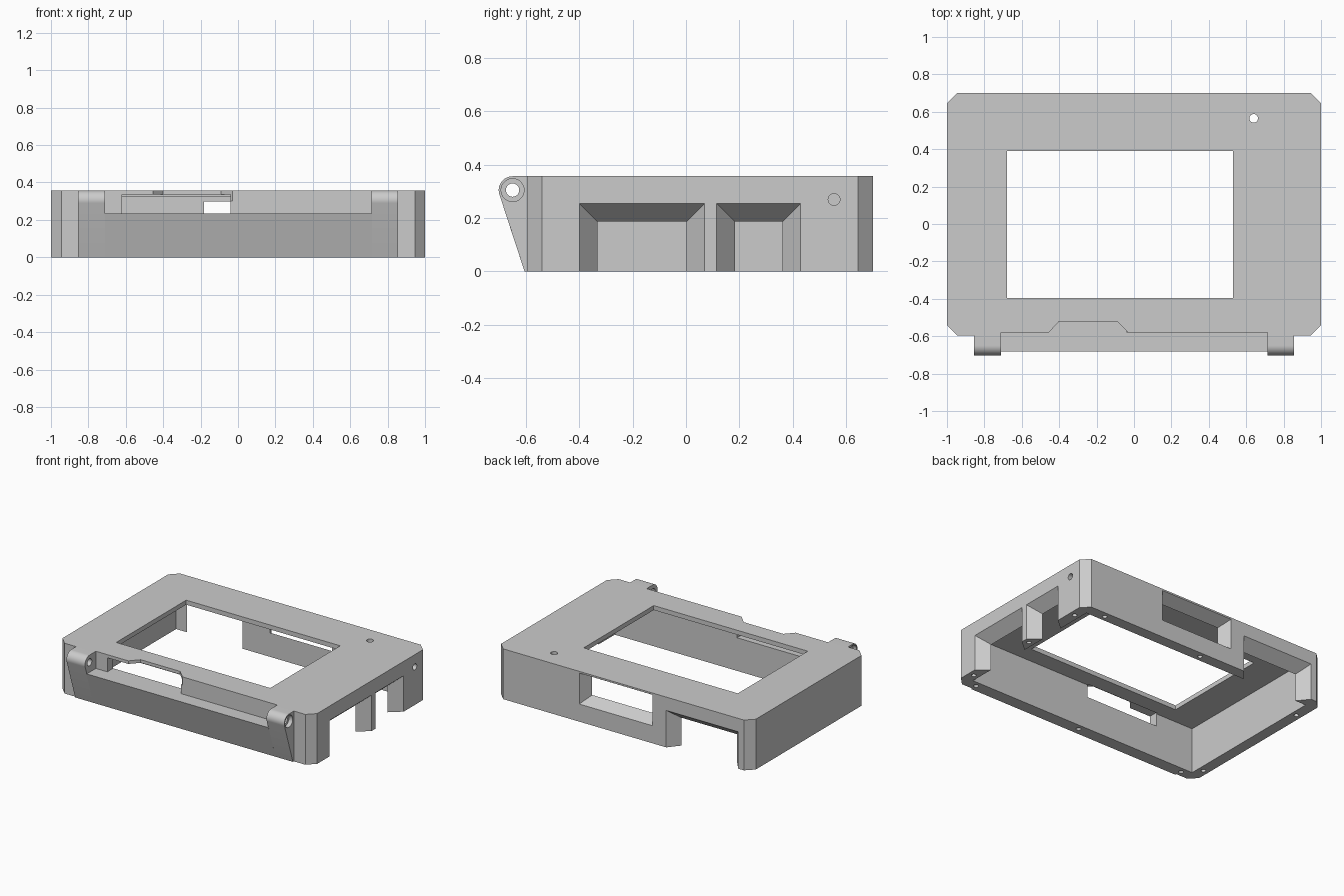
import bpy, bmesh, math
from mathutils import Vector

cube = bpy.data.objects.get("Cube")
if cube:
    bpy.data.objects.remove(cube, do_unlink=True)

TOP, WALL = 0.357, 0.08
FRONT, BACK = -0.595, 0.70

grey = bpy.data.materials.new("light_grey")
grey.use_nodes = True
COLOR = (0.6, 0.6, 0.6, 1)
grey.diffuse_color = COLOR
grey.node_tree.nodes["Principled BSDF"].inputs["Base Color"].default_value = COLOR


def loft(name, start, end):
    """Solid between two matching loops of 3D points."""
    bm = bmesh.new()
    a = [bm.verts.new(p) for p in start]
    b = [bm.verts.new(p) for p in end]
    n = len(a)
    bm.faces.new(a)
    bm.faces.new(b[::-1])
    for i in range(n):
        j = (i + 1) % n
        bm.faces.new((a[j], a[i], b[i], b[j]))
    bmesh.ops.recalc_face_normals(bm, faces=bm.faces)
    mesh = bpy.data.meshes.new(name)
    bm.to_mesh(mesh)
    bm.free()
    mesh.materials.append(grey)
    obj = bpy.data.objects.new(name, mesh)
    bpy.context.collection.objects.link(obj)
    return obj


def prism(name, points, axis, lo, hi):
    """Extrude a 2D profile along x, y or z."""
    def place(p, d):
        v = list(p)
        v.insert("xyz".index(axis), d)
        return Vector(v)
    return loft(name, [place(p, lo) for p in points], [place(p, hi) for p in points])


def rect(a0, a1, b0, b1):
    return [(a0, b0), (a1, b0), (a1, b1), (a0, b1)]


def arc(center, r, start, stop, count):
    angles = [math.radians(start + (stop - start) * i / count) for i in range(count + 1)]
    return [(center[0] + r * math.cos(t), center[1] + r * math.sin(t)) for t in angles]


def disc(center, r, sides=32):
    return arc(center, r, 0, 360, sides)[:-1]


def cut(target, cutter):
    mod = target.modifiers.new("cut", "BOOLEAN")
    mod.object, mod.operation, mod.solver = cutter, "DIFFERENCE", "EXACT"
    bpy.context.view_layer.update()
    graph = bpy.context.evaluated_depsgraph_get()
    mesh = bpy.data.meshes.new_from_object(target.evaluated_get(graph))
    target.modifiers.clear()
    target.data = mesh
    bpy.data.objects.remove(cutter, do_unlink=True)


def flared(axis, face, a, z, taper, open_bottom=True):
    """Port cutter narrowing from the outer face through the wall."""
    def loop(depth):
        s = taper * depth / WALL
        bottom = -0.1 if open_bottom else z[0] + s
        d = face - depth
        return [(d, u, w) if axis == "x" else (u, d, w)
                for u, w in rect(a[0] + s, a[1] - s, bottom, z[1] - s)]
    return loft("port_cutter", loop(-0.01), loop(WALL + 0.005))


# Hollow shell with clipped corners
c = 0.055
outline = [(-1 + c, FRONT), (1 - c, FRONT), (1, FRONT + c), (1, BACK - c),
           (1 - c, BACK), (-1 + c, BACK), (-1, BACK - c), (-1, FRONT + c)]
shell = prism("shell", outline, "z", 0, TOP)
inner = rect(-1 + WALL, 1 - WALL, FRONT + WALL, BACK - WALL)
cut(shell, prism("pocket", inner, "z", -0.1, 0.325))

# Screen opening and indicator holes
cut(shell, prism("screen", rect(-0.68, 0.53, -0.395, 0.39), "z", 0.2, 0.5))
cut(shell, prism("top_hole", disc((0.64, 0.565), 0.023), "z", 0.2, 0.5))
cut(shell, prism("side_hole", disc((0.555, 0.27), 0.022), "x", 0.85, 1.1))

# Flared ports on the left side and the back
cut(shell, flared("x", 1, (-0.40, 0.07), (0, 0.255), 0.068))
cut(shell, flared("x", 1, (0.115, 0.43), (0, 0.255), 0.068))
cut(shell, flared("y", BACK, (-0.90, -0.335), (0, 0.262), 0.065))
cut(shell, flared("y", BACK, (-0.228, 0.348), (0.125, 0.345), 0.046, False))

# Front recess, slot and notch
cut(shell, prism("recess", rect(-0.71, 0.715, -0.8, -0.58), "z", 0.235, 0.5))
cut(shell, prism("slot", rect(-0.62, -0.04, 0.235, 0.335), "y", -0.8, -0.505))
notch = [(-0.455, -0.65), (-0.455, -0.58), (-0.40, -0.52),
         (-0.09, -0.52), (-0.03, -0.58), (-0.03, -0.65)]
cut(shell, prism("notch", notch, "z", 0.3, 0.5))

# Screw holes in the bottom rim
screws = [(x, FRONT + WALL / 2) for x in (-0.86, 0, 0.86)]
screws += [(x, BACK - WALL / 2) for x in (0, 0.8)]
screws += [(-0.96, y) for y in (-0.45, 0.48)]
screws += [(0.96, y) for y in (-0.46, 0.092, 0.55)]
for spot in screws:
    cut(shell, prism("screw_hole", disc(spot, 0.016, 16), "z", -0.1, 0.08))

# Sloped front block between the hinge lugs
block = [(-0.594, 0), (-0.605, 0), (-0.682, 0.235), (-0.594, 0.235)]
prism("front_block", block, "x", -0.712, 0.717)

# Hinge lugs with bore and counterbore
pivot = (-0.65, 0.305)
lug_profile = [(-0.575, 0.001), (-0.605, 0)] + arc(pivot, 0.052, 197, 90, 16) + [(-0.575, TOP)]
for name, near, far in (("left_hinge_lug", 0.715, 0.855), ("right_hinge_lug", -0.71, -0.855)):
    lug = prism(name, lug_profile, "x", near, far)
    side = math.copysign(1, far)
    cut(lug, prism("bore", disc(pivot, 0.025), "x", side * 0.6, side))
    cut(lug, prism("counterbore", disc(pivot, 0.043), "x", far - side * 0.03, side))

# Keep edges sharp while rounding the curved surfaces
bpy.ops.object.select_all(action="DESELECT")
for obj in bpy.context.collection.objects:
    if obj.type == "MESH" and grey.name in obj.data.materials:
        obj.select_set(True)
        bpy.context.view_layer.objects.active = obj
bpy.ops.object.shade_smooth_by_angle(angle=math.radians(25))
